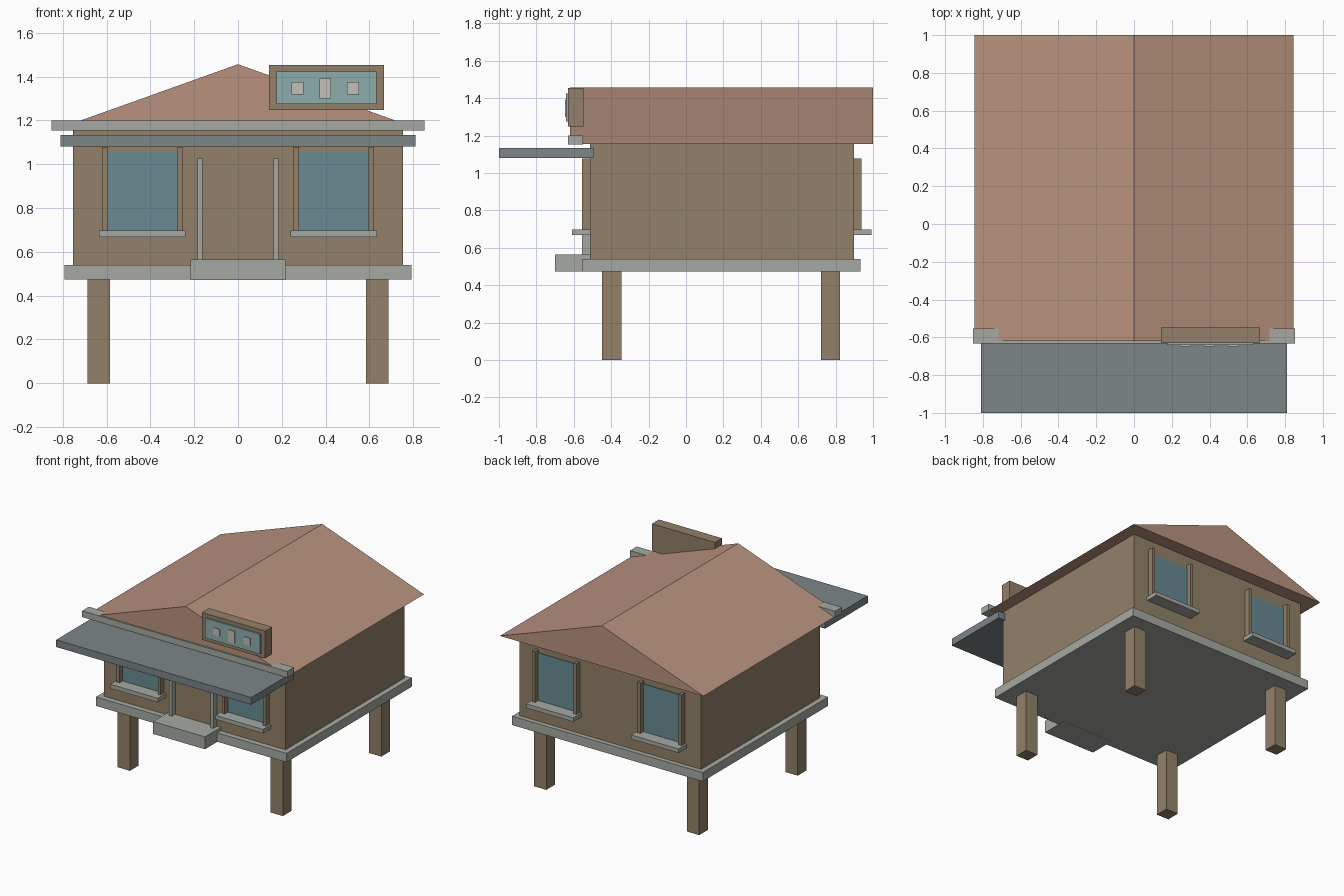
import bpy, bmesh

if "Cube" in bpy.data.objects:
    bpy.data.objects.remove(bpy.data.objects["Cube"])


def material(name, rgb):
    m = bpy.data.materials.new(name)
    m.diffuse_color = (*rgb, 1)
    m.use_nodes = True
    m.node_tree.nodes["Principled BSDF"].inputs["Base Color"].default_value = m.diffuse_color
    return m


WOOD = material("wood", (0.29, 0.22, 0.14))
TILE = material("roof_tile", (0.48, 0.29, 0.21))
STONE = material("stone", (0.38, 0.40, 0.36))
SLATE = material("slate", (0.20, 0.24, 0.25))
GLASS = material("glass", (0.14, 0.26, 0.29))
PANEL = material("panel", (0.27, 0.42, 0.42))
PALE = material("pale", (0.54, 0.53, 0.47))


def prism(name, profile, y0, y1, mat):
    """Extrude an x/z profile from y0 to y1."""
    bm = bmesh.new()
    face = bm.faces.new([bm.verts.new((x, y0, z)) for x, z in profile])
    ext = bmesh.ops.extrude_face_region(bm, geom=[face])
    moved = [v for v in ext["geom"] if isinstance(v, bmesh.types.BMVert)]
    bmesh.ops.translate(bm, verts=moved, vec=(0, y1 - y0, 0))
    bmesh.ops.recalc_face_normals(bm, faces=bm.faces)
    me = bpy.data.meshes.new(name)
    bm.to_mesh(me)
    bm.free()
    me.materials.append(mat)
    ob = bpy.data.objects.new(name, me)
    bpy.context.collection.objects.link(ob)
    return ob


def box(name, x, y, z, mat):
    """Box from (min, max) ranges."""
    return prism(name, [(x[0], z[0]), (x[1], z[0]), (x[1], z[1]), (x[0], z[1])],
                 y[0], y[1], mat)


# stilts
for x in (-0.635, 0.635):
    for y in (-0.397, 0.772):
        box("stilt", (x - 0.051, x + 0.051), (y - 0.051, y + 0.051), (0, 0.475), WOOD)

# floor, step, walls
box("floor_slab", (-0.792, 0.792), (-0.555, 0.932), (0.473, 0.54), STONE)
box("front_step", (-0.216, 0.216), (-0.70, -0.50), (0.472, 0.565), STONE)
box("walls", (-0.753, 0.753), (-0.513, 0.897), (0.50, 1.16), WOOD)

# roof, front beam, awning
prism("roof", [(-0.845, 1.154), (0.845, 1.154), (0, 1.456)], -0.62, 1.0, TILE)
box("front_beam", (-0.852, 0.852), (-0.632, -0.552), (1.153, 1.20), STONE)
box("awning", (-0.81, 0.81), (-1.0, -0.495), (1.08, 1.134), SLATE)

# door and its posts
box("door", (-0.155, 0.155), (-0.519, -0.50), (0.56, 0.99), WOOD)
for x in (-0.173, 0.173):
    box("door_post", (x - 0.012, x + 0.012), (-0.556, -0.505), (0.54, 1.025), STONE)

# windows on the front (side -1) and back (side 1)
for side, wall in ((-1, -0.513), (1, 0.897)):
    def depth(out):
        return tuple(sorted((wall - side * 0.01, wall + side * out)))
    for x in (-0.437, 0.437):
        box("window_glass", (x - 0.16, x + 0.16), depth(0.005), (0.695, 1.055), GLASS)
        box("window_sill", (x - 0.197, x + 0.197), depth(0.096), (0.668, 0.698), STONE)
        for dx in (-0.171, 0.171):
            box("window_post", (x + dx - 0.012, x + dx + 0.012), depth(0.042),
                (0.698, 1.078), WOOD)

# roof sign with plain tiles
box("sign_board", (0.142, 0.666), (-0.63, -0.547), (1.248, 1.453), WOOD)
box("sign_panel", (0.176, 0.632), (-0.641, -0.62), (1.275, 1.424), PANEL)
for x, h in ((0.272, 0.028), (0.398, 0.046), (0.525, 0.028)):
    box("sign_tile", (x - 0.027, x + 0.027), (-0.648, -0.635), (1.346 - h, 1.346 + h), PALE)
